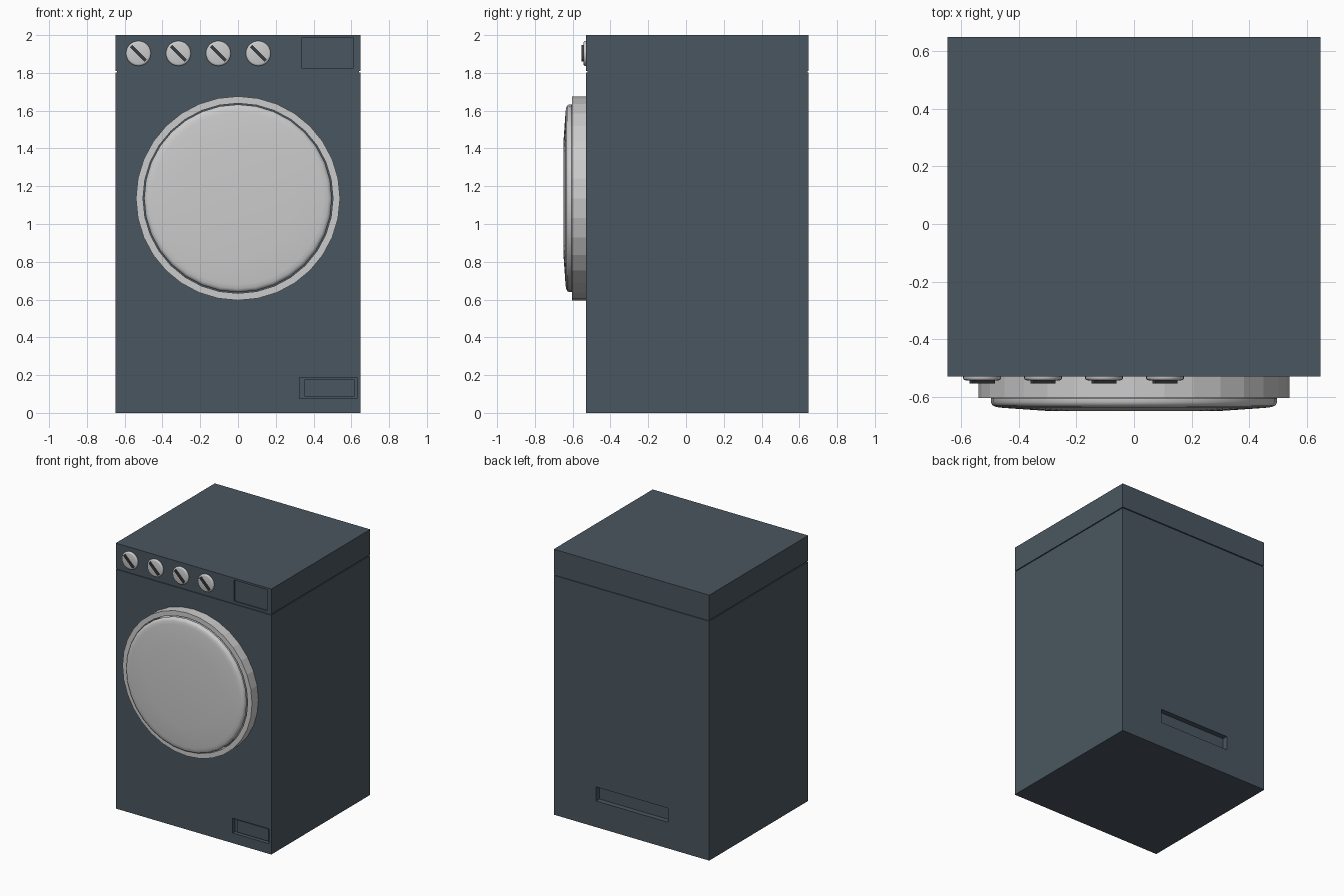
import bpy, bmesh, math
from mathutils import Matrix

if "Cube" in bpy.data.objects:
    bpy.data.objects.remove(bpy.data.objects["Cube"])

HALF = 0.648     # half width of the cabinet
FRONT, BACK = -0.529, 0.649
DOOR_Z = 1.136


def material(name, color):
    m = bpy.data.materials.new(name)
    m.diffuse_color = color
    m.use_nodes = True
    m.node_tree.nodes["Principled BSDF"].inputs["Base Color"].default_value = m.diffuse_color
    return m


dark = material("dark_enamel", (0.068, 0.094, 0.116, 1))
black = material("dark_trim", (0.04, 0.045, 0.05, 1))


def finish(name, bm, mat=None, smooth=None):
    bmesh.ops.recalc_face_normals(bm, faces=bm.faces)
    me = bpy.data.meshes.new(name)
    bm.to_mesh(me)
    bm.free()
    ob = bpy.data.objects.new(name, me)
    bpy.context.collection.objects.link(ob)
    if mat:
        me.materials.append(mat)
    bpy.ops.object.select_all(action='DESELECT')
    ob.select_set(True)
    bpy.context.view_layer.objects.active = ob
    if smooth:
        bpy.ops.object.shade_smooth_by_angle(angle=math.radians(smooth))
    return ob


def box(name, x, y, z, mat=None):
    bm = bmesh.new()
    size = [b - a for a, b in (x, y, z)]
    mid = [(a + b) / 2 for a, b in (x, y, z)]
    bmesh.ops.create_cube(bm, size=1, matrix=Matrix.Translation(mid) @ Matrix.Diagonal((*size, 1)))
    return finish(name, bm, mat)


def lathe(name, profile, cx, cz, segments, mat=None, smooth=None, closed=False):
    """Revolve (radius, y) points about an axis parallel to y."""
    bm = bmesh.new()
    rings = []
    for r, y in profile:
        if r == 0:
            rings.append([bm.verts.new((cx, y, cz))] * segments)
        else:
            rings.append([bm.verts.new((cx + r * math.cos(t), y, cz + r * math.sin(t)))
                          for t in (2 * math.pi * i / segments for i in range(segments))])
    if closed:
        rings.append(rings[0])
    for a, b in zip(rings, rings[1:]):
        for i in range(segments):
            j = (i + 1) % segments
            bm.faces.new(list(dict.fromkeys((a[i], a[j], b[j], b[i]))))
    return finish(name, bm, mat, smooth)


def cut(ob, x, y, z):
    cutter = box("cutter", x, y, z)
    cutter.hide_render = True
    mod = ob.modifiers.new("recess", 'BOOLEAN')
    mod.operation, mod.solver, mod.object = 'DIFFERENCE', 'EXACT', cutter
    bpy.context.view_layer.objects.active = ob
    bpy.ops.object.modifier_apply(modifier=mod.name)
    bpy.data.objects.remove(cutter)


# cabinet with filter recess in front and vent slot in back
cabinet = box("cabinet", (-HALF, HALF), (FRONT, BACK), (0, 1.803), dark)
cut(cabinet, (0.326, 0.630), (FRONT - 0.1, FRONT + 0.03), (0.076, 0.188))
cut(cabinet, (-0.305, 0.295), (BACK - 0.04, BACK + 0.1), (0.197, 0.303))
box("filter_flap", (0.352, 0.617), (FRONT + 0.012, FRONT + 0.031), (0.086, 0.178), dark)

# shadow seam and control panel with shallow display recess
box("seam", (-HALF + 0.007, HALF - 0.007), (FRONT + 0.007, BACK - 0.007), (1.802, 1.811), dark)
panel = box("control_panel", (-HALF, HALF), (FRONT, BACK), (1.810, 2.0), dark)
cut(panel, (0.337, 0.611), (FRONT - 0.1, FRONT + 0.01), (1.826, 1.985))

# door: faceted ring and smooth domed cover
lathe("door_ring", [(0.54, FRONT), (0.54, -0.604), (0.503, -0.604), (0.503, FRONT)],
      0, DOOR_Z, 32, closed=True)
lathe("door_cover", [(0.49, FRONT), (0.49, -0.598), (0.497, -0.606), (0.497, -0.618),
                     (0.491, -0.629), (0.478, -0.635), (0.455, -0.638),
                     (0.31, -0.648), (0, -0.649)],
      0, DOOR_Z, 32, smooth=40)

# four knobs, each with a diagonal grip
for i in range(4):
    x = -0.527 + 0.2115 * i
    lathe(f"knob_{i + 1}", [(0.066, FRONT), (0.066, -0.536), (0.062, -0.541), (0.055, -0.543), (0, -0.543)],
          x, 1.903, 24, smooth=40)
    grip = box(f"knob_grip_{i + 1}", (-0.054, 0.054), (-0.012, 0.012), (-0.008, 0.008), black)
    grip.location = (x, -0.542, 1.903)
    grip.rotation_euler.y = math.radians(45)
